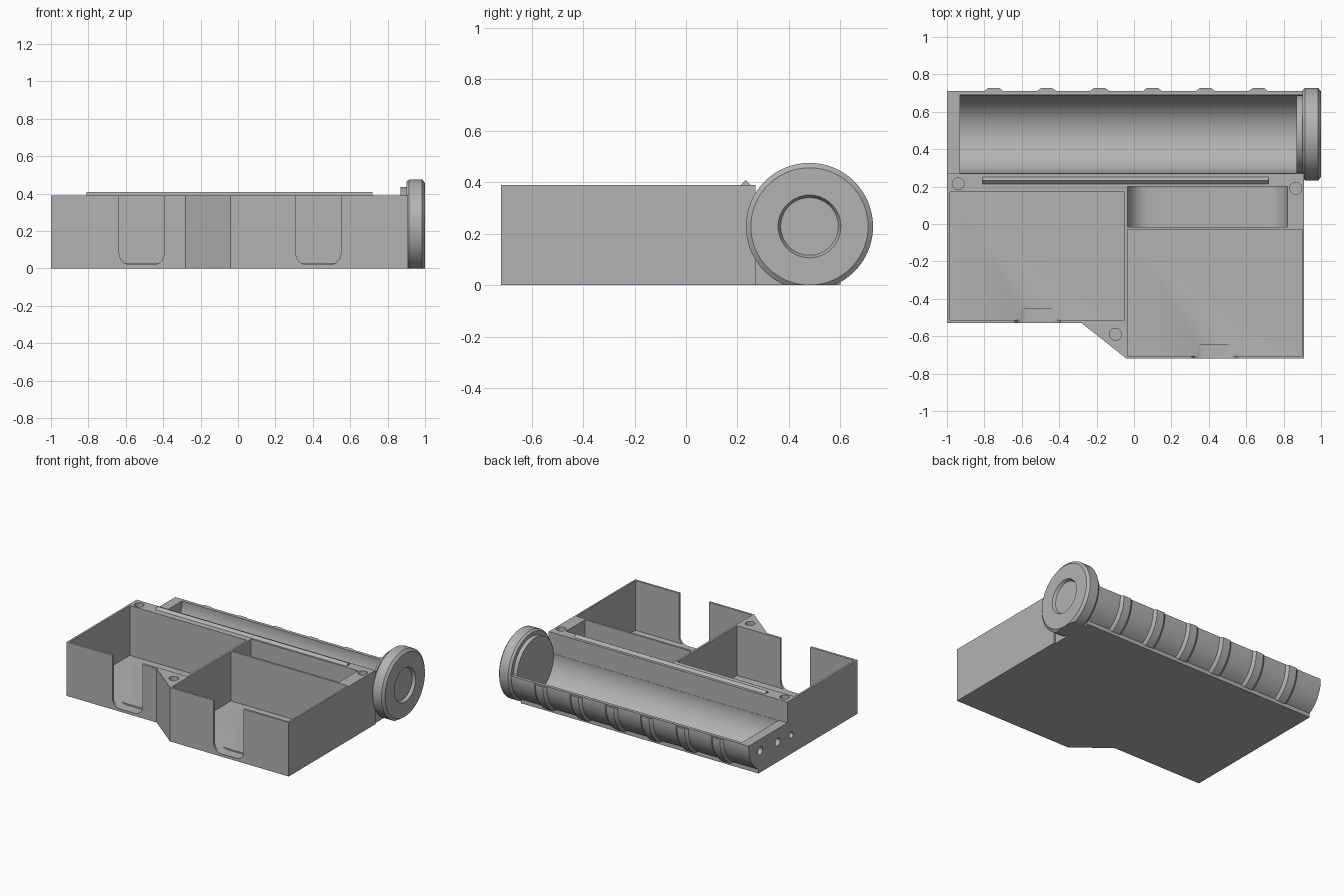
import bpy, bmesh, math
from mathutils import Vector, Matrix

cube = bpy.data.objects.get("Cube")
if cube:
    bpy.data.objects.remove(cube, do_unlink=True)

grey = bpy.data.materials.new("plain_grey")
grey.use_nodes = True
tone = (0.45, 0.45, 0.45, 1)
grey.diffuse_color = tone
grey.node_tree.nodes["Principled BSDF"].inputs["Base Color"].default_value = tone

AXIS_Y, AXIS_Z = 0.48, 0.228   # long axis of the round holder
HEIGHT, FLOOR, RIM = 0.39, 0.03, 0.24


def make(name, bm):
    bmesh.ops.recalc_face_normals(bm, faces=bm.faces)
    mesh = bpy.data.meshes.new(name)
    bm.to_mesh(mesh)
    bm.free()
    mesh.materials.append(grey)
    obj = bpy.data.objects.new(name, mesh)
    bpy.context.collection.objects.link(obj)
    return obj


def prism(name, points, axis, start, end):
    """Extrude a flat outline along the named axis."""
    place = {"x": lambda a, b, d: (d, a, b),
             "y": lambda a, b, d: (a, d, b),
             "z": lambda a, b, d: (a, b, d)}[axis]
    bm = bmesh.new()
    low = [bm.verts.new(place(a, b, start)) for a, b in points]
    high = [bm.verts.new(place(a, b, end)) for a, b in points]
    bm.faces.new(low)
    bm.faces.new(high)
    for i in range(len(low)):
        j = (i + 1) % len(low)
        bm.faces.new((low[i], low[j], high[j], high[i]))
    return make(name, bm)


def arc(cx, cy, radius, a0, a1, steps):
    return [(cx + radius * math.cos(math.radians(a0 + (a1 - a0) * i / steps)),
             cy + radius * math.sin(math.radians(a0 + (a1 - a0) * i / steps)))
            for i in range(steps + 1)]


def circle(cx, cy, radius, steps=32):
    return arc(cx, cy, radius, 0, 360, steps)[:-1]


def rect(x0, x1, y0, y1):
    return [(x0, y0), (x1, y0), (x1, y1), (x0, y1)]


def scoop(x0, x1, bottom, top, r):
    """Open-topped slot outline with rounded lower corners."""
    return ([(x0, top)] + arc(x0 + r, bottom + r, r, 180, 270, 8)
            + arc(x1 - r, bottom + r, r, 270, 360, 8) + [(x1, top)])


def cut(target, cutters):
    bpy.context.view_layer.objects.active = target
    for cutter in cutters:
        mod = target.modifiers.new("cut", "BOOLEAN")
        mod.operation = "DIFFERENCE"
        mod.solver = "EXACT"
        mod.object = cutter
        bpy.ops.object.modifier_apply(modifier=mod.name)
        bpy.data.objects.remove(cutter, do_unlink=True)


def lathe(name, profile, steps=64):
    """Revolve (x, radius) points about the holder axis."""
    bm = bmesh.new()
    verts = [bm.verts.new((x, AXIS_Y + r, AXIS_Z)) for x, r in profile]
    edges = [bm.edges.new(pair) for pair in zip(verts, verts[1:])]
    bmesh.ops.spin(bm, geom=verts + edges, cent=(0, AXIS_Y, AXIS_Z), axis=(1, 0, 0),
                   angle=math.tau, steps=steps, use_merge=True)
    bmesh.ops.remove_doubles(bm, verts=bm.verts, dist=0.0001)
    # flatten the underside on the ground plane
    geom = bm.verts[:] + bm.edges[:] + bm.faces[:]
    res = bmesh.ops.bisect_plane(bm, geom=geom, plane_co=(0, 0, 0),
                                 plane_no=(0, 0, -1), clear_outer=True)
    rim = [e for e in bm.edges if e.is_boundary]
    if rim:
        bmesh.ops.holes_fill(bm, edges=rim, sides=0)
    return make(name, bm)


# Main box with trays, finger scoops and screw holes
box = prism("tray_body", [(-1, -0.53), (-0.28, -0.53), (-0.04, -0.72),
                          (0.91, -0.72), (0.91, 0.27), (-1, 0.27)], "z", 0, HEIGHT)
cutters = [
    prism("left_tray", rect(-0.985, -0.05, -0.513, 0.17), "z", FLOOR, 0.6),
    prism("right_tray", rect(-0.035, 0.898, -0.705, -0.03), "z", FLOOR, 0.6),
    prism("rounded_tray", scoop(-0.035, 0.82, FLOOR, 0.6, 0.12), "y", -0.015, 0.2),
]
for x0, front in ((-0.635, -0.53), (0.31, -0.72)):
    cutters.append(prism("finger_scoop", scoop(x0, x0 + 0.24, 0.02, 0.6, 0.06),
                         "y", front - 0.1, front + 0.075))
for x, y in ((-0.94, 0.215), (0.865, 0.19), (-0.1, -0.59)):
    cutters.append(prism("screw_hole", circle(x, y, 0.032), "z", 0.1, 0.6))
cutters.append(prism("side_hole", circle(0.225, 0.135, 0.022), "x", -1.1, -0.93))
cut(box, cutters)

# Half-round holder along the back
base_y = 0.6
outer = 0.232
meet = -math.degrees(math.acos((base_y - AXIS_Y) / outer))
holder = prism("round_holder", [(0.27, 0), (base_y, 0)]
               + arc(AXIS_Y, AXIS_Z, outer, meet, 3, 20) + [(0.27, RIM)], "x", -1, 0.9)
cut(holder, [
    prism("holder_bore", circle(AXIS_Y, AXIS_Z, 0.209, 72), "x", -0.93, 1.1),
    prism("wire_hole", circle(0.58, 0.155, 0.028), "x", -1.1, -0.9),
    prism("wire_hole", circle(0.38, 0.145, 0.028), "x", -1.1, -0.9),
])

# Grip ribs around the outside of the holder
ribs = []
for n in range(6):
    centre = -0.75 + n * 0.283
    bm = bmesh.new()
    rings = []
    for i in range(17):
        a = math.radians(2 + (meet - 2) * i / 16)
        rings.append([bm.verts.new((centre + dx, AXIS_Y + r * math.cos(a),
                                    AXIS_Z + r * math.sin(a)))
                      for dx, r in ((-0.055, 0.228), (-0.03, 0.247),
                                    (0.03, 0.247), (0.055, 0.228))])
    for p, q in zip(rings, rings[1:]):
        for k in range(4):
            m = (k + 1) % 4
            bm.faces.new((p[k], p[m], q[m], q[k]))
    bm.faces.new(rings[0])
    bm.faces.new(rings[-1])
    ribs.append(make("grip_rib", bm))

# End cap with collar and shallow round recess
cap = lathe("end_cap", [(0.87, 0), (0.87, 0.208), (0.9, 0.208), (0.9, 0.235),
                        (0.915, 0.247), (0.985, 0.247), (1, 0.228), (1, 0.122),
                        (0.98, 0.112), (0.98, 0)])

# Snap ridge on the top edge
ridge = prism("snap_ridge", [(0.213, HEIGHT), (0.25, HEIGHT), (0.232, 0.408)],
              "x", -0.81, 0.72)

# Smooth curved faces, keep hard edges
bpy.ops.object.select_all(action="DESELECT")
for obj in [box, holder, cap, ridge] + ribs:
    obj.select_set(True)
bpy.context.view_layer.objects.active = box
bpy.ops.object.shade_smooth_by_angle(angle=math.radians(30))
